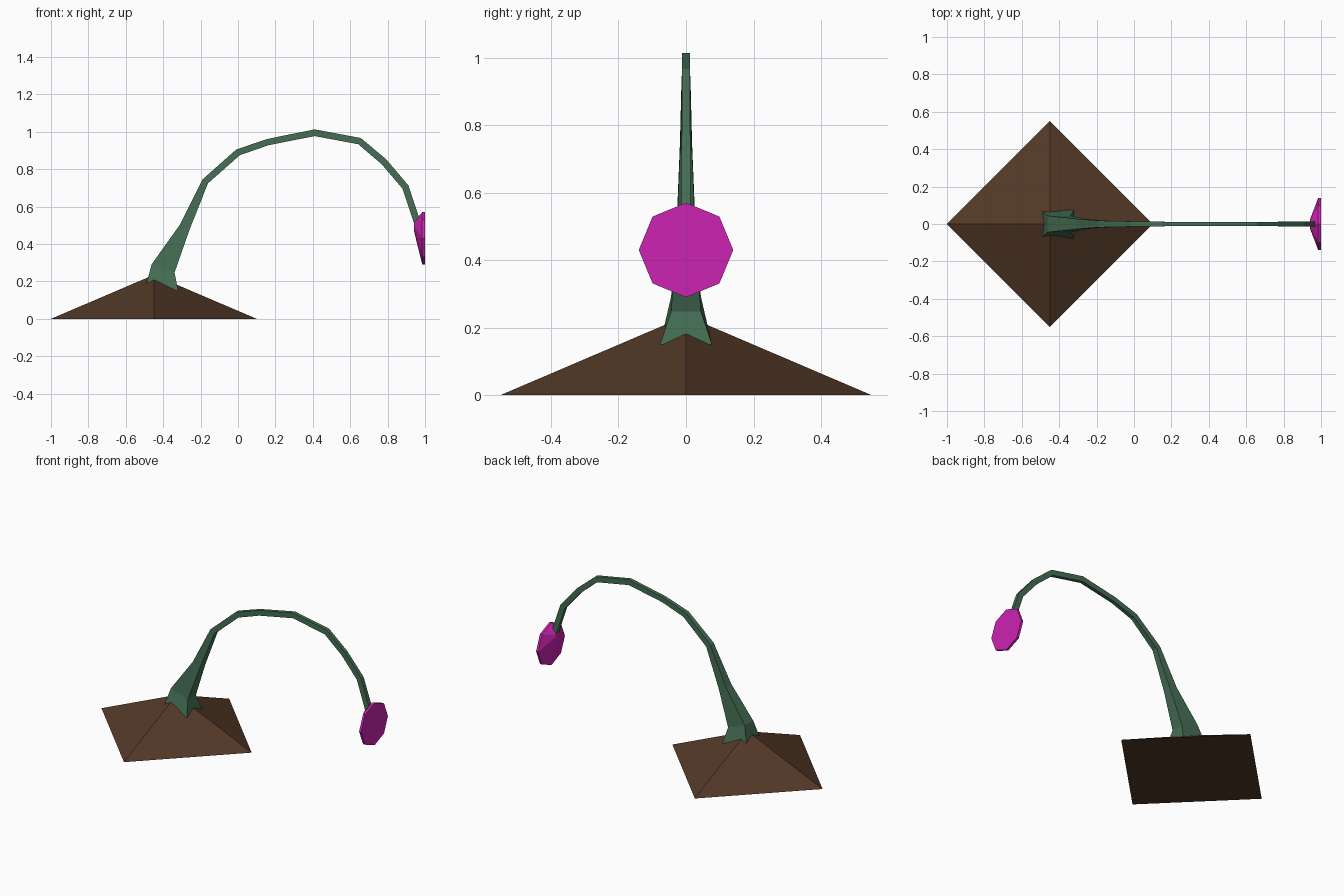
import bpy, bmesh, math
from mathutils import Vector

cube = bpy.data.objects.get("Cube")
if cube:
    bpy.data.objects.remove(cube, do_unlink=True)


def material(name, rgb):
    m = bpy.data.materials.new(name)
    m.use_nodes = True
    m.diffuse_color = (*rgb, 1)
    bsdf = next(n for n in m.node_tree.nodes if n.type == 'BSDF_PRINCIPLED')
    bsdf.inputs["Base Color"].default_value = (*rgb, 1)
    return m


def loft(name, rings, mat):
    """Skin a list of equal-sized point rings and cap both ends, flat shaded."""
    bm = bmesh.new()
    loops = [[bm.verts.new(p) for p in ring] for ring in rings]
    n = len(loops[0])
    for lo, hi in zip(loops, loops[1:]):
        for i in range(n):
            j = (i + 1) % n
            bm.faces.new((lo[i], lo[j], hi[j], hi[i]))
    bm.faces.new(loops[0])
    bm.faces.new(loops[-1])
    bmesh.ops.recalc_face_normals(bm, faces=bm.faces)
    mesh = bpy.data.meshes.new(name)
    bm.to_mesh(mesh)
    bm.free()
    mesh.materials.append(mat)
    obj = bpy.data.objects.new(name, mesh)
    bpy.context.collection.objects.link(obj)
    return obj


soil = material("soil brown", (0.085, 0.040, 0.020))
green = material("stem green", (0.060, 0.155, 0.088))
pink = material("flower pink", (0.60, 0.017, 0.44))

# Soil mound: four-sided pyramid
bpy.ops.mesh.primitive_cone_add(vertices=4, radius1=0.55, depth=0.235,
                                location=(-0.45, 0, 0.1175))
mound = bpy.context.object
mound.name = "soil_mound"
mound.data.materials.append(soil)

# Stem: square section swept along an arch (x, z, half depth, half width)
path = [(-0.41, 0.15, 0.09, 0.077), (-0.40, 0.27, 0.065, 0.044),
        (-0.285, 0.49, 0.029, 0.028), (-0.175, 0.735, 0.018, 0.018),
        (0.0, 0.89, 0.018, 0.014), (0.16, 0.945, 0.017, 0.012),
        (0.41, 0.995, 0.018, 0.012), (0.65, 0.95, 0.018, 0.012),
        (0.78, 0.84, 0.018, 0.012), (0.895, 0.705, 0.018, 0.013),
        (0.96, 0.51, 0.018, 0.014)]
rings = []
for i, (x, z, depth, width) in enumerate(path):
    c = Vector((x, 0, z))
    before, after = path[max(i - 1, 0)], path[min(i + 1, len(path) - 1)]
    tangent = Vector((after[0] - before[0], 0, after[1] - before[1])).normalized()
    if i == 0:
        tangent = Vector((0, 0, 1))
    out = Vector((-tangent.z, 0, tangent.x)) * depth
    side = Vector((0, width, 0))
    rings.append([c + out + side, c + out - side, c - out - side, c - out + side])
loft("stem", rings, green)


# Flower head: octagonal disc with a tapered back
def octagon(x, z, r):
    return [(x, r * math.sin(k * math.pi / 4), z + r * math.cos(k * math.pi / 4))
            for k in range(8)]


loft("flower_head", [octagon(0.94, 0.495, 0.022), octagon(0.985, 0.43, 0.14),
                     octagon(1.0, 0.43, 0.14)], pink)
